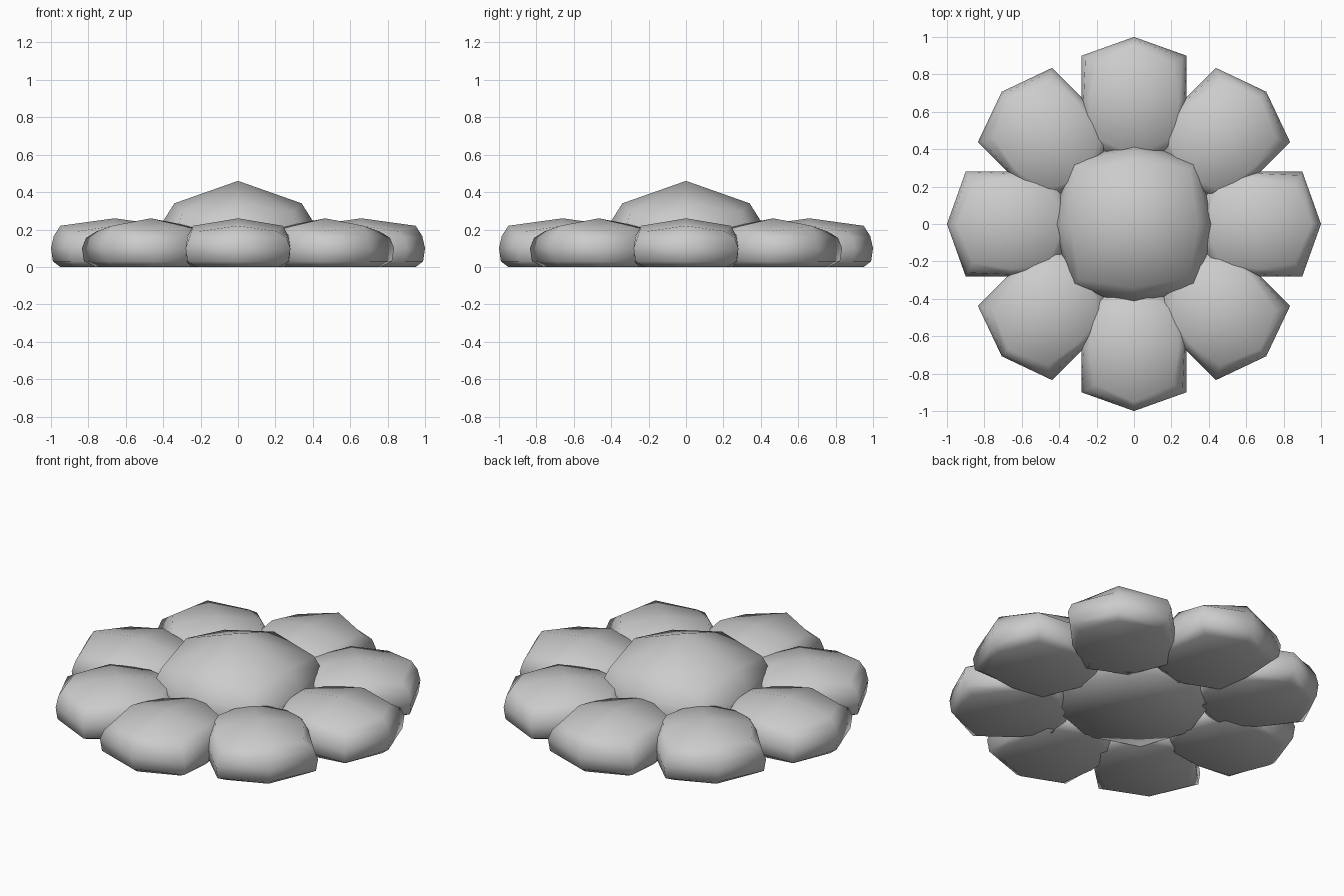
import bpy, bmesh, math
from mathutils import Matrix

if "Cube" in bpy.data.objects:
    bpy.data.objects.remove(bpy.data.objects["Cube"])


def pebble(name, top, rings, matrix):
    """Rounded eight-sided block. Each ring: half length, half width, z of side
    midpoints, then half length, half width, z of the corners (top to bottom)."""
    bm = bmesh.new()
    loops = []
    for l, w, z, cl, cw, cz in rings:
        pts = [(l, 0, z), (cl, cw, cz), (0, w, z), (-cl, cw, cz),
               (-l, 0, z), (-cl, -cw, cz), (0, -w, z), (cl, -cw, cz)]
        loops.append([bm.verts.new(p) for p in pts])
    for a, b in zip(loops, loops[1:]):
        for i in range(8):
            j = (i + 1) % 8
            bm.faces.new((a[i], b[i], b[j], a[j]))
    # four quads meet at the crown and at the flat underside
    for loop, z in ((loops[0], top), (loops[-1], 0.0)):
        c = bm.verts.new((0, 0, z))
        for i in (0, 2, 4, 6):
            bm.faces.new((c, loop[i], loop[i + 1], loop[(i + 2) % 8]))
    bmesh.ops.recalc_face_normals(bm, faces=bm.faces)
    for f in bm.faces:
        f.smooth = True
    me = bpy.data.meshes.new(name)
    bm.to_mesh(me)
    bm.free()
    ob = bpy.data.objects.new(name, me)
    ob.matrix_world = matrix
    bpy.context.collection.objects.link(ob)
    return ob


# Petals
petal_rings = [
    (0.29, 0.24, 0.22, 0.20, 0.21, 0.19),
    (0.325, 0.27, 0.165, 0.23, 0.26, 0.155),
    (0.34, 0.28, 0.10, 0.24, 0.28, 0.10),
    (0.33, 0.275, 0.03, 0.235, 0.27, 0.03),
    (0.29, 0.25, 0.0, 0.20, 0.22, 0.0),
]
for k in range(8):
    place = Matrix.Rotation(k * math.pi / 4, 4, 'Z') @ Matrix.Translation((0.66, 0, 0))
    pebble(f"petal_{k + 1}", 0.26, petal_rings, place)

# Domed flower centre
dome_rings = [
    (0.34, 0.34, 0.34, 0.295, 0.295, 0.29),
    (0.41, 0.41, 0.23, 0.325, 0.325, 0.21),
    (0.45, 0.45, 0.12, 0.34, 0.34, 0.12),
    (0.39, 0.39, 0.0, 0.29, 0.29, 0.0),
]
pebble("flower_centre", 0.46, dome_rings, Matrix.Identity(4))
